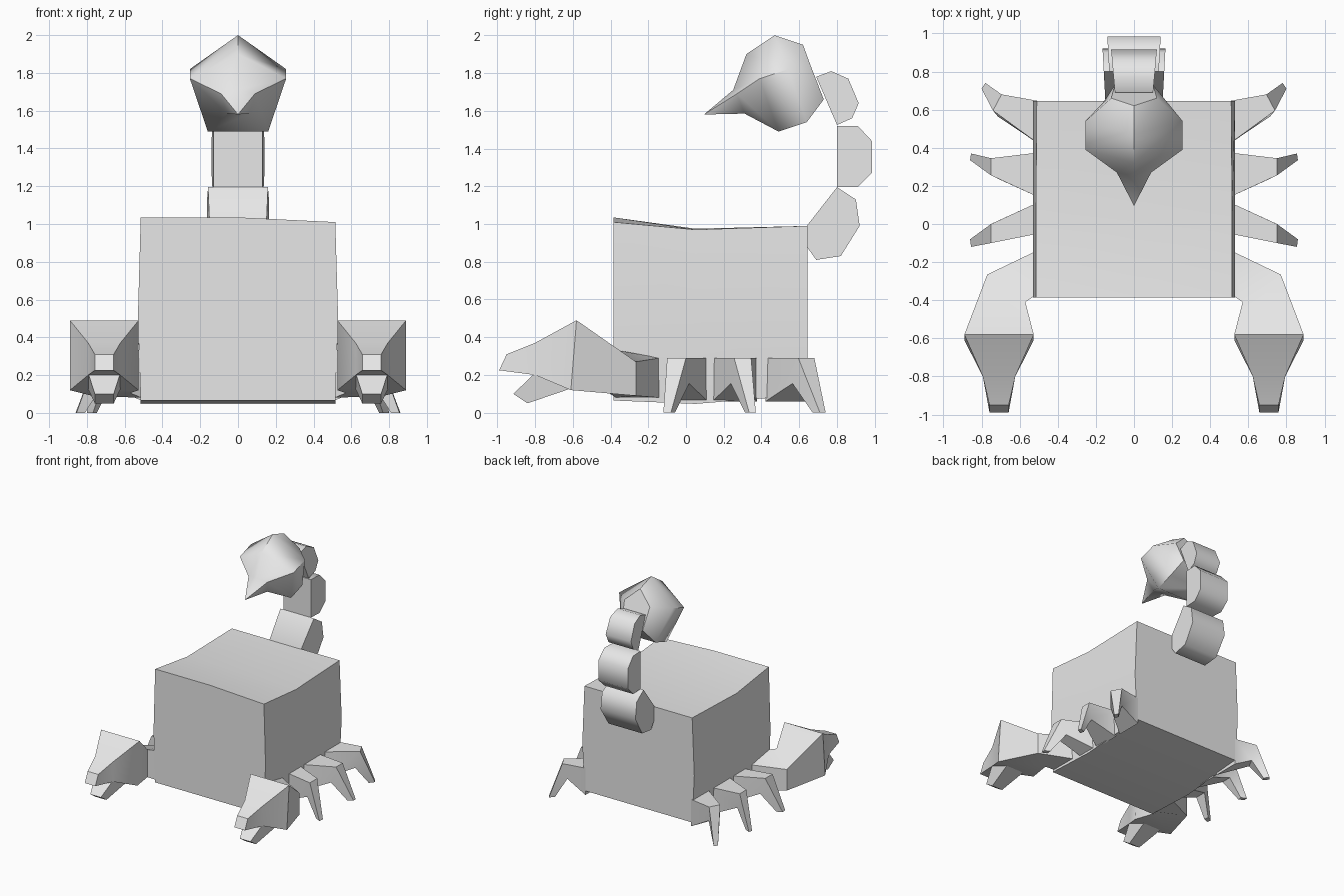
import bpy, math
from mathutils import Vector

cube = bpy.data.objects.get("Cube")
if cube:
    bpy.data.objects.remove(cube, do_unlink=True)

GREY = (0.8, 0.8, 0.8, 1)
shell = bpy.data.materials.new("light grey shell")
shell.use_nodes = True
shell.diffuse_color = GREY
bsdf = next(n for n in shell.node_tree.nodes if n.type == 'BSDF_PRINCIPLED')
bsdf.inputs["Base Color"].default_value = GREY


def loft(name, rings, angle=40, tip=None):
    """Skin a row of equal rings, closing the ends with a cap or a pointed tip."""
    import bmesh
    bm = bmesh.new()
    loops = [[bm.verts.new(p) for p in ring] for ring in rings]
    n = len(loops[0])
    for a, b in zip(loops, loops[1:]):
        for i in range(n):
            j = (i + 1) % n
            bm.faces.new((a[i], a[j], b[j], b[i]))
    if tip:
        point = bm.verts.new(tip)
        for i in range(n):
            bm.faces.new((point, loops[0][i], loops[0][(i + 1) % n]))
    else:
        bm.faces.new(loops[0])
    bm.faces.new(loops[-1])
    bmesh.ops.recalc_face_normals(bm, faces=bm.faces)
    mesh = bpy.data.meshes.new(name)
    bm.to_mesh(mesh)
    bm.free()
    mesh.materials.append(shell)
    mesh.shade_smooth()
    mesh.set_sharp_from_angle(angle=math.radians(angle))
    obj = bpy.data.objects.new(name, mesh)
    bpy.context.collection.objects.link(obj)
    return obj


def pair(name, rings):
    """Build a part on the left (+x) and its mirror image on the right."""
    for side, s in (("left", 1), ("right", -1)):
        loft(f"{side}_{name}", [[(s * x, y, z) for x, y, z in r] for r in rings])


# Body: boxy shell with a dipped top and bowed sides
def body_ring(y, right_top, left_top, bottom, w):
    return [(-w, y, right_top), (0, y, right_top), (w, y, left_top), (0.53, y, 0.5),
            (w, y, bottom), (-w, y, bottom), (-0.53, y, 0.5)]


loft("body", [body_ring(-0.385, 1.035, 1.01, 0.065, 0.515),
              body_ring(0.05, 0.975, 0.97, 0.047, 0.515),
              body_ring(0.645, 0.99, 0.99, 0.095, 0.51)])


# Tail: barrel segments from (y, z) side profiles, wider at the back
def tail_segment(name, profile, front, back):
    ys = [p[0] for p in profile]
    lo, hi = min(ys), max(ys)

    def half(y):
        return front + (back - front) * (y - lo) / (hi - lo)
    loft(name, [[(s * half(y), y, z) for y, z in profile] for s in (-1, 1)], 65)


tail_segment("tail_base", [(0.64, 0.88), (0.69, 0.81), (0.82, 0.83), (0.92, 0.99),
                           (0.9, 1.13), (0.8, 1.195), (0.64, 0.99)], 0.15, 0.165)
tail_segment("tail_middle", [(0.8, 1.195), (0.91, 1.195), (0.985, 1.27),
                             (0.985, 1.44), (0.91, 1.52), (0.8, 1.52)], 0.13, 0.14)
tail_segment("tail_end", [(0.8, 1.525), (0.88, 1.56), (0.915, 1.64), (0.86, 1.77),
                          (0.77, 1.81), (0.69, 1.78)], 0.1, 0.12)


# Stinger: five-sided bulb drawn out to a point
def sting_ring(apex, side, low):
    (sx, sy, sz), (lx, ly, lz) = side, low
    return [(0, *apex), (sx, sy, sz), (lx, ly, lz), (-lx, ly, lz), (-sx, sy, sz)]


loft("stinger", [
    sting_ring((0.25, 1.71), (0.09, 0.27, 1.69), (0.06, 0.31, 1.585)),
    sting_ring((0.32, 1.9), (0.255, 0.39, 1.77), (0.16, 0.49, 1.49)),
    sting_ring((0.47, 2.0), (0.255, 0.54, 1.82), (0.16, 0.64, 1.54)),
    sting_ring((0.62, 1.95), (0.12, 0.66, 1.84), (0.1, 0.73, 1.66)),
], 50, tip=(0, 0.095, 1.58))


# Claws: four-sided pincer, lower jaw and the arm joining it to the body
CLAW_X = 0.708


def claw_ring(half, top, low):
    return [(CLAW_X - half, *top), (CLAW_X + half, *top),
            (CLAW_X + half, *low), (CLAW_X - half, *low)]


wrist = [(0.57, -0.41, 0.34), (0.77, -0.265, 0.27), (0.77, -0.265, 0.09), (0.57, -0.41, 0.105)]
shoulder = [(0.51, -0.37, 0.33), (0.51, -0.14, 0.29), (0.51, -0.14, 0.08), (0.51, -0.37, 0.08)]
pair("claw", [claw_ring(0.05, (-0.95, 0.31), (-0.99, 0.225)),
              claw_ring(0.085, (-0.8, 0.37), (-0.8, 0.2)),
              claw_ring(0.182, (-0.58, 0.49), (-0.61, 0.12)),
              wrist, shoulder])
pair("lower_jaw", [claw_ring(0.05, (-0.915, 0.1), (-0.84, 0.05)),
                   claw_ring(0.085, (-0.8, 0.21), (-0.62, 0.125))])


# Legs: wide at the body, bent at the knee, narrow at the foot
def leg(name, base, knee, foot):
    rings = [[(0.5, base[0], 0.29), (0.5, base[1], 0.29),
              (0.5, base[1], 0.06), (0.5, base[0], 0.06)]]
    reach = (Vector(foot[0]) + Vector(foot[1]) - Vector(knee[0]) - Vector(knee[1])).normalized()
    for ends, high, low, depth in ((knee, 0.29, 0.155, 0.04), (foot, 0, 0, 0.05)):
        inner = [Vector(p) - reach * depth for p in ends]
        rings.append([(*ends[0], high), (*ends[1], high),
                      (*inner[1], low), (*inner[0], low)])
    pair(name, rings)


leg("front_leg", (-0.05, 0.115), ((0.75, -0.1), (0.75, 0)), ((0.855, -0.12), (0.86, -0.08)))
leg("middle_leg", (0.14, 0.375), ((0.75, 0.255), (0.75, 0.345)), ((0.86, 0.335), (0.855, 0.37)))
leg("rear_leg", (0.42, 0.645), ((0.74, 0.595), (0.695, 0.68)), ((0.8, 0.71), (0.78, 0.74)))
